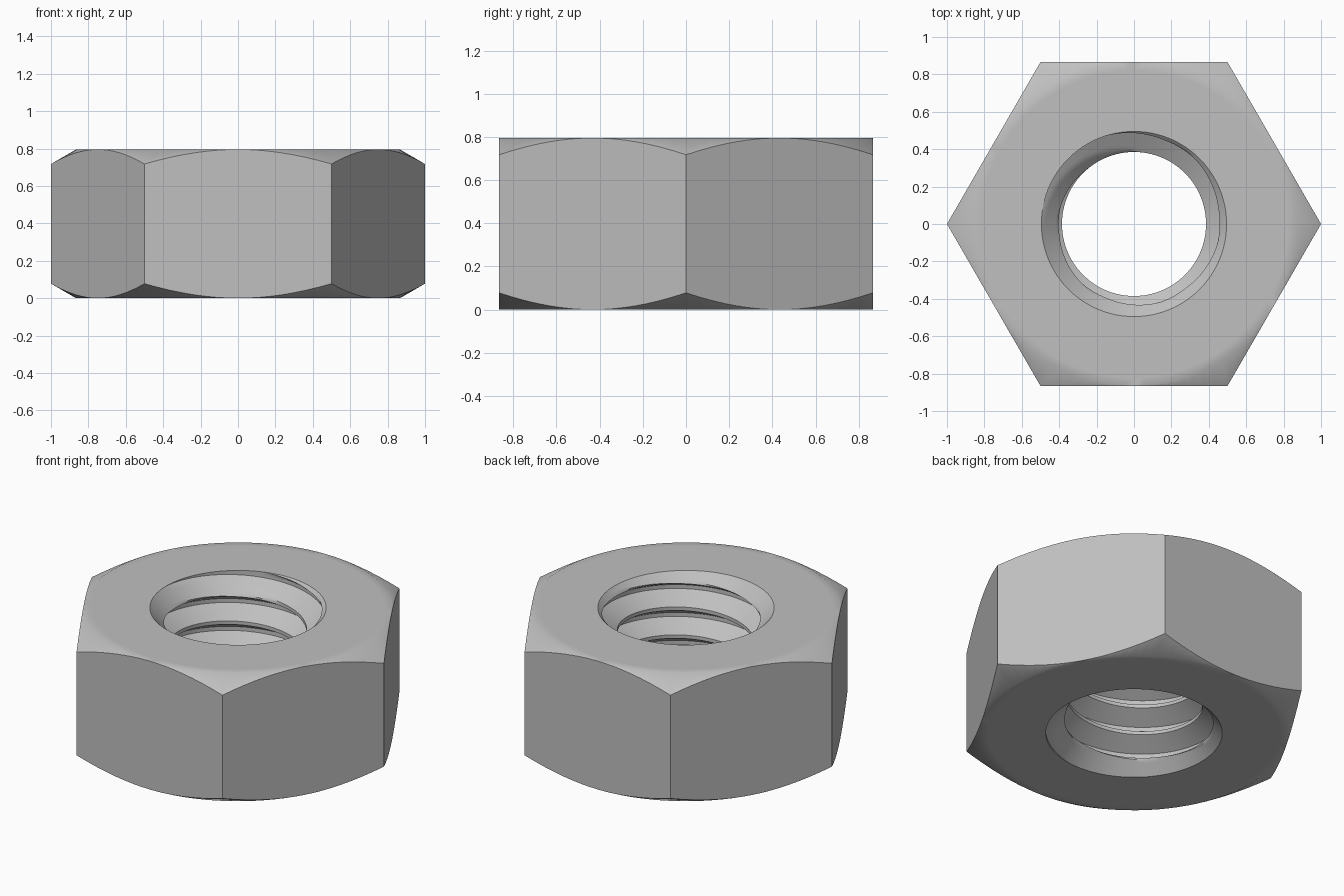
import bpy, bmesh
from math import cos, sin, pi, radians, sqrt

cube = bpy.data.objects.get("Cube")
if cube:
    bpy.data.objects.remove(cube)

HEIGHT = 0.795
FLAT = sqrt(3) / 2          # centre to flat side
BORE, ROOT = 0.385, 0.495   # thread crest and root radii
PITCH = 0.173
SEGMENTS = 96
SLOPE = 0.58                # outer chamfer, about 30 degrees

steel = bpy.data.materials.new("steel_grey")
steel.use_nodes = True
colour = (0.53, 0.53, 0.53, 1)
steel.diffuse_color = colour
steel.node_tree.nodes["Principled BSDF"].inputs["Base Color"].default_value = colour


def hex_radius(a):
    return FLAT / cos(a % (pi / 3) - pi / 6)


def polar(r, a, z):
    return (r * cos(a), r * sin(a), z)


def add_grid(bm, columns):
    """Join neighbouring columns of points with quads."""
    cols = [[bm.verts.new(p) for p in col] for col in columns]
    for c, d in zip(cols, cols[1:]):
        for i in range(len(c) - 1):
            bm.faces.new((c[i], d[i], d[i + 1], c[i + 1]))


def shell_column(a):
    """Bottom rim, bottom chamfer, side, top chamfer, top rim."""
    r = hex_radius(a)
    drop = (r - FLAT) * SLOPE
    half = [(ROOT, 0), (0.82, 0), (FLAT, 0), (r, drop)]
    full = half + [(q, HEIGHT - z) for q, z in reversed(half)]
    return [polar(q, a, z) for q, z in full]


# One thread turn: crest, upper flank, root, lower flank
depth = ROOT - BORE
rise = depth * 0.577
crest = PITCH / 8
corners = [(0, BORE), (crest, BORE), (crest + rise, ROOT),
           (PITCH - rise, ROOT), (PITCH, BORE)]
turn = []
for (z0, r0), (z1, r1) in zip(corners, corners[1:]):
    steps = 6 if r0 != r1 else 2
    turn += [(z0 + (z1 - z0) * k / steps, r0 + (r1 - r0) * k / steps)
             for k in range(steps)]


def thread_column(a):
    """Helical thread opened out by a 45 degree chamfer at both ends."""
    start = 0.683 - 6 * PITCH + PITCH * (a - radians(125)) / (2 * pi)
    points = []
    for n in range(9):
        for dz, r in turn:
            z = min(max(start + n * PITCH + dz, 0), HEIGHT)
            r = max(r, ROOT - min(z, HEIGHT - z))
            if z in (0, HEIGHT):
                r = ROOT
            points.append(polar(r, a, z))
    return points[::-1]


angles = [2 * pi * i / SEGMENTS for i in range(SEGMENTS + 1)]
bm = bmesh.new()
add_grid(bm, [shell_column(a) for a in angles])
add_grid(bm, [thread_column(a) for a in angles])
bmesh.ops.remove_doubles(bm, verts=bm.verts, dist=0.0002)
bmesh.ops.dissolve_degenerate(bm, edges=bm.edges, dist=0.0001)
bmesh.ops.recalc_face_normals(bm, faces=bm.faces)

mesh = bpy.data.meshes.new("hex_nut")
bm.to_mesh(mesh)
bm.free()
mesh.materials.append(steel)
nut = bpy.data.objects.new("hex_nut", mesh)
bpy.context.collection.objects.link(nut)

bpy.ops.object.select_all(action="DESELECT")
nut.select_set(True)
bpy.context.view_layer.objects.active = nut
bpy.ops.object.shade_smooth_by_angle(angle=radians(35))
